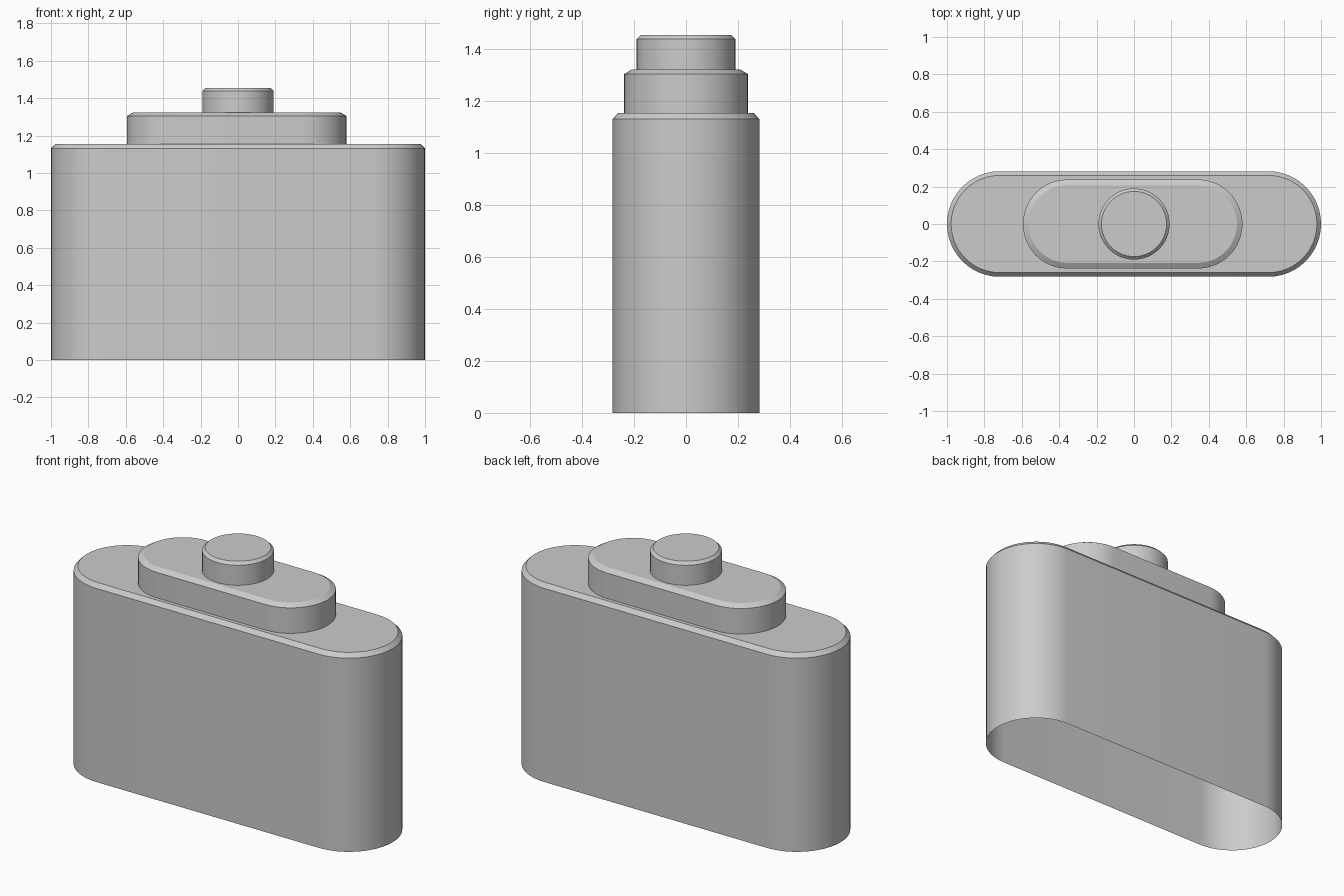
import bpy, bmesh, math

if "Cube" in bpy.data.objects:
    bpy.data.objects.remove(bpy.data.objects["Cube"])


def outline(half_x, radius, inset, cx, seg):
    # stadium outline (a circle when half_x equals radius), shrunk by inset
    r, d = radius - inset, half_x - radius
    pts = []
    for side in (1, -1):
        n = seg + 1 if d > 1e-6 else seg
        for i in range(n):
            a = -math.pi / 2 + math.pi * i / seg
            pts.append((cx + side * (d + r * math.cos(a)), side * r * math.sin(a)))
    return pts


def tier(name, half_x, radius, z0, z1, bevel_xy, bevel_z, cx=0.0, seg=24):
    # open-bottomed wall, chamfered rim and flat top
    bm = bmesh.new()
    rings = []
    for z, inset in ((z0, 0), (z1 - bevel_z, 0), (z1, bevel_xy)):
        rings.append([bm.verts.new((x, y, z))
                      for x, y in outline(half_x, radius, inset, cx, seg)])
    for lo, hi in zip(rings, rings[1:]):
        n = len(lo)
        for i in range(n):
            j = (i + 1) % n
            bm.faces.new((lo[i], lo[j], hi[j], hi[i]))
    bm.faces.new(rings[-1])
    mesh = bpy.data.meshes.new(name)
    bm.to_mesh(mesh)
    bm.free()
    obj = bpy.data.objects.new(name, mesh)
    bpy.context.collection.objects.link(obj)
    bpy.context.view_layer.objects.active = obj
    bpy.ops.object.select_all(action='DESELECT')
    obj.select_set(True)
    bpy.ops.object.shade_smooth_by_angle(angle=math.radians(25))
    return obj


# main hollow body, raised collar and round button
tier("body", 1.0, 0.282, 0.0, 1.155, 0.022, 0.024)
tier("collar", 0.587, 0.238, 1.155, 1.322, 0.03, 0.018, cx=-0.007)
tier("button", 0.19, 0.19, 1.322, 1.455, 0.016, 0.016)
